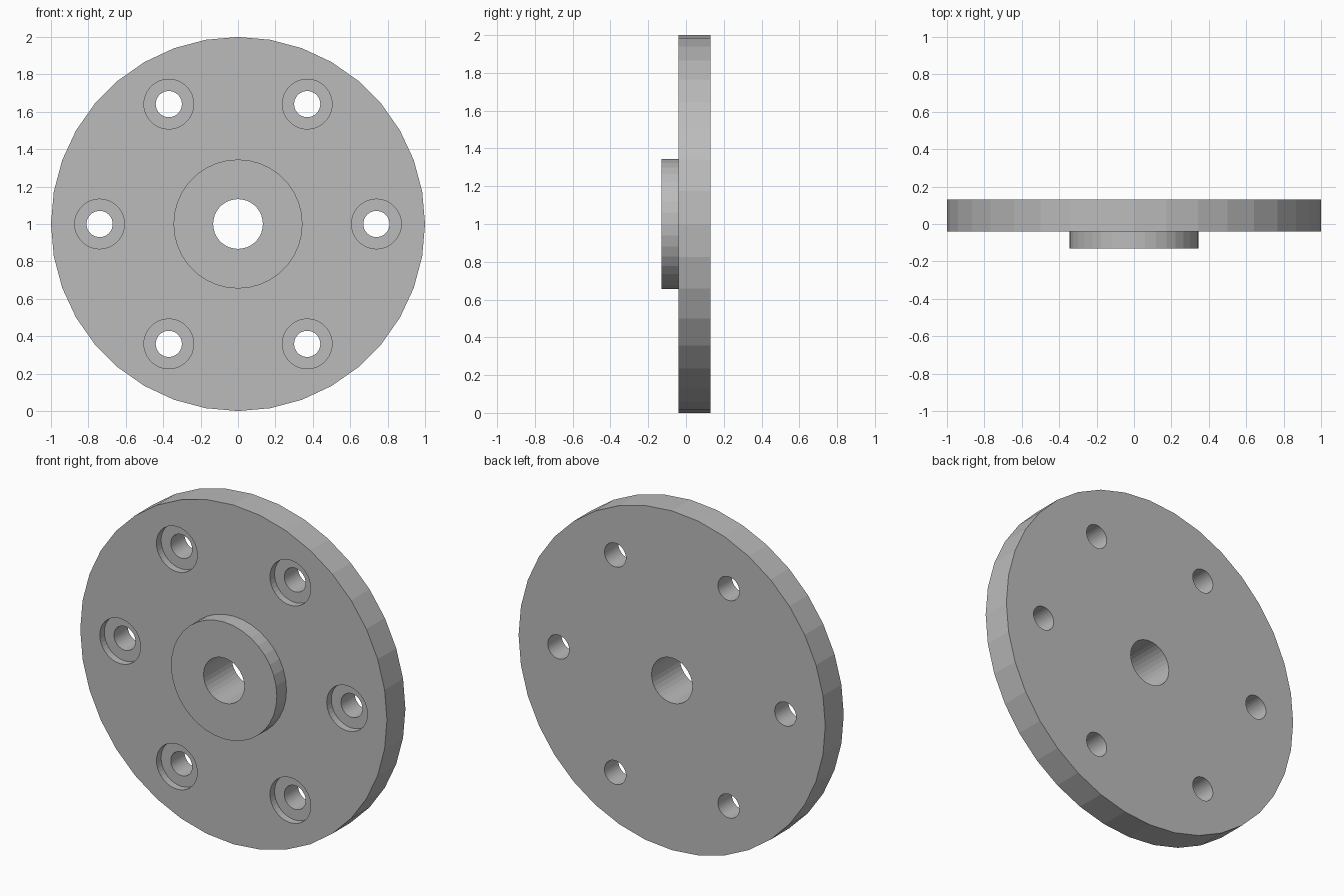
import bpy, bmesh
from math import cos, sin, pi, tau
from mathutils import Matrix, Vector

default = bpy.data.objects.get("Cube")
if default:
    bpy.data.objects.remove(default, do_unlink=True)

SIDES = 36
BACK, FACE, BOSS = 0.131, -0.041, -0.131      # y of back, front face, boss face
BORE, BOSS_R, RIM = 0.133, 0.345, 1.0
BOLT_RING, BOLT_R, SINK_R, SINK_DEPTH = 0.74, 0.07, 0.133, 0.043

steel = bpy.data.materials.new("grey_steel")
colour = (0.5, 0.5, 0.5, 1)
steel.diffuse_color = colour
steel.use_nodes = True
steel.node_tree.nodes["Principled BSDF"].inputs["Base Color"].default_value = colour


def lathe(bm, profile, centre, closed):
    """Turn (radius, y) points about an axis along y through centre."""
    rings = [[bm.verts.new(centre + Vector((r * cos(tau * i / SIDES), y, r * sin(tau * i / SIDES))))
              for i in range(SIDES)] for r, y in profile]
    pairs = list(zip(rings, rings[1:]))
    if closed:
        pairs.append((rings[-1], rings[0]))
    else:
        bm.faces.new(rings[0])
        bm.faces.new(rings[-1])
    for a, b in pairs:
        for i in range(SIDES):
            j = (i + 1) % SIDES
            bm.faces.new((a[i], a[j], b[j], b[i]))


def make_object(name, bm):
    bmesh.ops.recalc_face_normals(bm, faces=bm.faces)
    mesh = bpy.data.meshes.new(name)
    bm.to_mesh(mesh)
    bm.free()
    mesh.materials.append(steel)
    obj = bpy.data.objects.new(name, mesh)
    bpy.context.collection.objects.link(obj)
    return obj


# Disc with raised boss and through bore
bm = bmesh.new()
lathe(bm, [(BORE, BACK), (RIM, BACK), (RIM, FACE), (BOSS_R, FACE),
           (BOSS_R, BOSS), (BORE, BOSS)], Vector((0, 0, 1)), True)
flange = make_object("flange_disc", bm)

# Six counterbored bolt holes
bm = bmesh.new()
seat = FACE + SINK_DEPTH
for k in range(6):
    a = k * pi / 3
    lathe(bm, [(SINK_R, FACE - 0.05), (SINK_R, seat), (BOLT_R, seat), (BOLT_R, BACK + 0.05)],
          Vector((BOLT_RING * cos(a), 0, 1 + BOLT_RING * sin(a))), False)
cutter = make_object("bolt_hole_cutter", bm)
cutter.hide_render = True

cut = flange.modifiers.new("bolt_holes", "BOOLEAN")
cut.operation = "DIFFERENCE"
cut.solver = "EXACT"
cut.object = cutter
bpy.context.view_layer.objects.active = flange
bpy.ops.object.modifier_apply(modifier=cut.name)
bpy.data.objects.remove(cutter, do_unlink=True)
